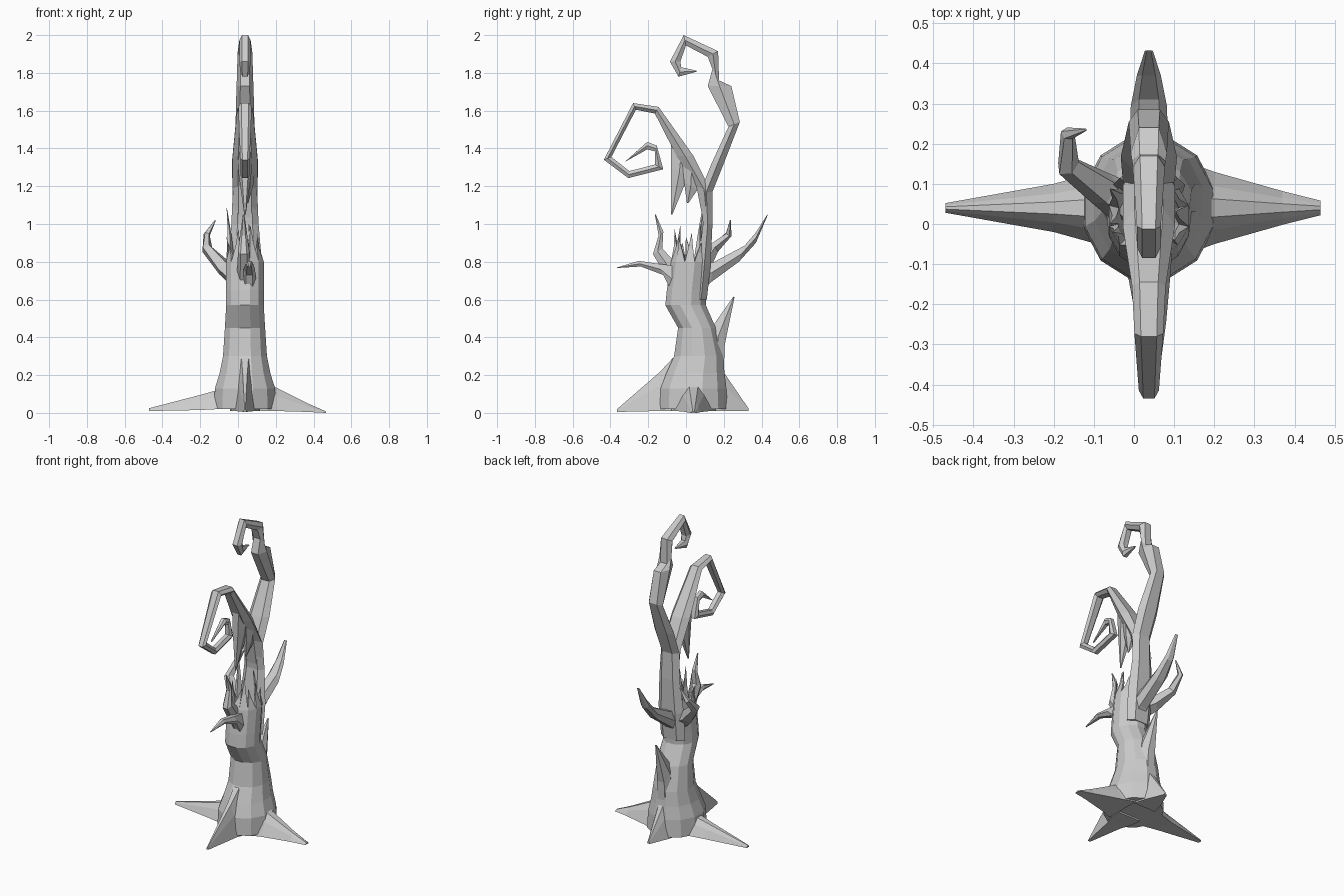
import bpy, bmesh
from math import sin, cos, pi
from mathutils import Vector

CX = 0.037  # trunk axis in x


def loft(name, rings):
    """Skin a list of equal-length vertex rings and cap both ends."""
    bm = bmesh.new()
    rows = [[bm.verts.new(p) for p in r] for r in rings]
    n = len(rows[0])
    for a, b in zip(rows, rows[1:]):
        for i in range(n):
            j = (i + 1) % n
            bm.faces.new((a[i], a[j], b[j], b[i]))
    bm.faces.new(rows[0][::-1])
    bm.faces.new(rows[-1])
    bmesh.ops.recalc_face_normals(bm, faces=bm.faces)
    me = bpy.data.meshes.new(name)
    bm.to_mesh(me)
    bm.free()
    ob = bpy.data.objects.new(name, me)
    bpy.context.collection.objects.link(ob)
    return ob


def blade(name, sections, x=CX):
    """Six-sided limb in the yz plane: (edge y, z, other edge y, z, half width)."""
    rings = []
    for y1, z1, y2, z2, w in sections:
        ym, zm = (y1 + y2) / 2, (z1 + z2) / 2
        rings.append([(x - w * .55, y1, z1), (x + w * .55, y1, z1), (x + w, ym, zm),
                      (x + w * .55, y2, z2), (x - w * .55, y2, z2), (x - w, ym, zm)])
    return loft(name, rings)


def twig(name, path, sides=5):
    """Tapered tube through (x, y, z, radius) points."""
    pts = [Vector(p[:3]) for p in path]
    rings = []
    for i, p in enumerate(pts):
        d = (pts[min(i + 1, len(pts) - 1)] - pts[max(i - 1, 0)]).normalized()
        u = d.cross(Vector((.3, -1, .1))).normalized()
        v = d.cross(u)
        rings.append([p + path[i][3] * (u * cos(2 * pi * k / sides) + v * sin(2 * pi * k / sides))
                      for k in range(sides)])
    return loft(name, rings)


def root(name, direction, sections):
    """Flat-bottomed root: (distance from origin, half width, base z, top z)."""
    d = Vector(direction)
    s = Vector((-d.y, d.x, 0))
    base = Vector((CX * abs(d.y), .04 * abs(d.x), 0))
    prof = [(-1, 0), (-.6, .65), (-.25, 1), (.25, 1), (.6, .65), (1, 0)]
    loft(name, [[base + d * t + s * (w * a) + Vector((0, 0, lo + (hi - lo) * b)) for a, b in prof]
                for t, w, lo, hi in sections])


def ring(z, cy, rx, ry, n=12):
    return [Vector((CX + rx * 1.03 * cos(2 * pi * (i + .5) / n),
                    cy + ry * 1.03 * sin(2 * pi * (i + .5) / n), z)) for i in range(n)]


# Trunk, hollow at the broken top
rim = ring(.80, .02, .10, .10)
inner = ring(.80, .02, .075, .075)
loft("trunk", [ring(.02, .04, .165, .18), ring(.13, .04, .16, .175), ring(.21, .05, .135, .155),
               ring(.30, .066, .117, .13), ring(.45, .058, .107, .10), ring(.57, -.002, .10, .108),
               ring(.65, .003, .10, .105), rim, inner, ring(.70, .02, .06, .06)])

# Splinters rising from each rim edge: (tip height, outward lean, sideways lean)
tips = [(.90, 0, .02), (1.0, -.03, .01), (1.0, 0, 0), (.95, 0, 0), (1.085, .03, -.01), (.93, .01, .02),
        (.90, .01, -.01), (.97, .0, .01), (.92, -.02, .02), (.99, -.03, 0), (.93, .0, -.02), (.95, -.02, .01)]
for i, (h, out, side) in enumerate(tips):
    a, b, c, d = rim[i], rim[(i + 1) % 12], inner[(i + 1) % 12], inner[i]
    m = (a + b + c + d) / 4
    o = Vector((m.x - CX, m.y - .02, 0)).normalized()
    t = m + o * out + Vector((-o.y, o.x, 0)) * side
    t.z = h
    mid = [m.lerp(t, .5) + (p - m) * .45 - o * .006 for p in (a, b, c, d)]
    loft("splinter", [[a, b, c, d], mid, [t + (p - m) * .04 for p in (a, b, c, d)]])

# Roots
root("root_left", (-1, 0, 0), [(.03, .11, .02, .17), (.11, .085, .02, .12), (.2, .06, .015, .095), (.47, .012, .01, .025)])
root("root_right", (1, 0, 0), [(.12, .12, .01, .2), (.20, .09, .01, .135), (.37, .042, .005, .05), (.465, .018, 0, .008)])
root("root_front", (0, -1, 0), [(.0, .08, .01, .32), (.07, .075, .01, .29), (.14, .05, .01, .215), (.365, .008, .005, .02)])
root("root_back", (0, 1, 0), [(.14, .08, .01, .3), (.21, .06, .01, .2), (.33, .01, .01, .025)])

# Stalk rising from the trunk's back wall, ending in the tall hook
blade("stalk_and_back_hook", [
    (.05, .60, .11, .60, .085), (.065, .80, .13, .78, .09), (.09, 1.0, .14, 1.0, .072),
    (.075, 1.17, .14, 1.17, .065), (.135, 1.32, .2, 1.32, .07), (.225, 1.515, .285, 1.54, .05),
    (.115, 1.73, .24, 1.73, .045), (.14, 1.82, .175, 1.76, .042), (.115, 1.885, .17, 1.915, .04),
    (0, 1.945, -.012, 2.0, .03), (-.03, 1.86, -.085, 1.86, .03), (-.025, 1.83, -.04, 1.78, .025),
    (.055, 1.812, .055, 1.806, .006)])

# Front branch curling into a spiral
blade("front_curl", [
    (.09, 1.02, .135, 1.02, .06), (.055, 1.2, .135, 1.17, .065), (-.05, 1.36, .04, 1.36, .065),
    (-.165, 1.585, -.145, 1.62, .042), (-.265, 1.605, -.28, 1.64, .036), (-.395, 1.355, -.435, 1.34, .025),
    (-.30, 1.28, -.305, 1.243, .025), (-.165, 1.315, -.12, 1.29, .024), (-.165, 1.385, -.155, 1.415, .022),
    (-.205, 1.395, -.205, 1.435, .02), (-.325, 1.328, -.32, 1.332, .005)])

# Hanging shards under the curl
blade("hanging_shard_front", [(-.08, 1.42, .03, 1.34, .04), (-.08, 1.3, .01, 1.25, .035), (-.08, 1.05, -.072, 1.05, .004)])
blade("hanging_shard_rear", [(-.02, 1.33, .08, 1.25, .04), (-.01, 1.22, .06, 1.18, .03), (.005, 1.11, .012, 1.11, .004)], .05)

# Side branches
blade("back_branch", [(.08, .78, .08, .64, .05), (.15, .80, .13, .69, .05), (.31, .885, .28, .80, .045),
                      (.37, .955, .37, .90, .03), (.43, 1.05, .433, 1.048, .01)])
blade("back_lower_spike", [(.12, .30, .2, .22, .05), (.135, .45, .205, .36, .045), (.25, .615, .257, .613, .005)])
blade("front_low_branch", [(-.07, .78, -.07, .63, .035), (-.15, .79, -.12, .73, .03),
                           (-.25, .805, -.24, .775, .02), (-.365, .77, -.365, .767, .004)], .06)
blade("front_up_branch", [(-.06, .8, -.085, .69, .035), (-.125, .87, -.175, .84, .03),
                          (-.12, .96, -.145, .94, .018), (-.16, 1.05, -.165, 1.05, .004)], .03)
twig("left_branch", [(-.02, .05, .73, .055), (-.075, .085, .77, .045), (-.165, .145, .87, .03),
                     (-.165, .225, .945, .018), (-.12, .235, 1.02, .003)])
